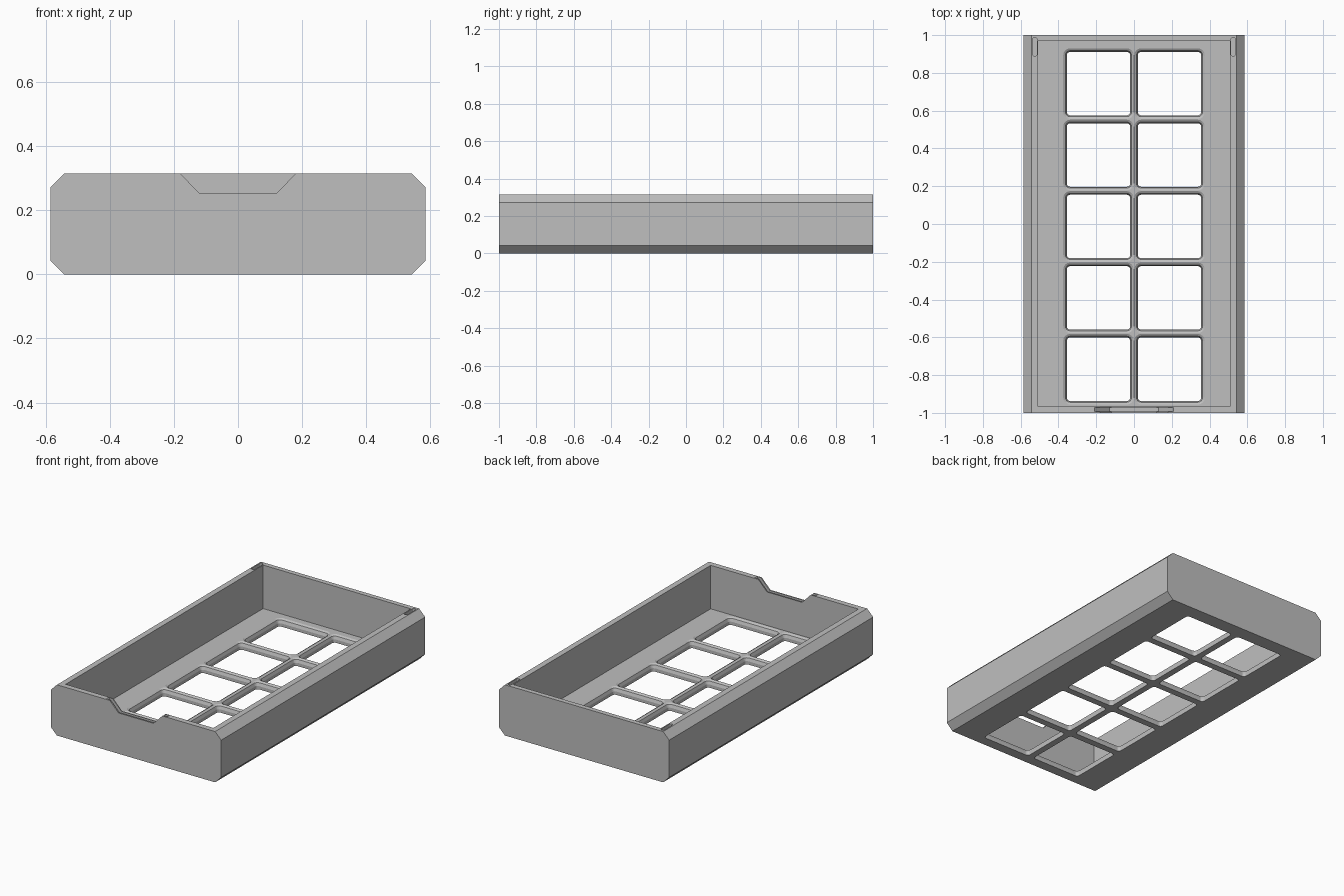
import bpy, bmesh, math
from mathutils import Vector

cube = bpy.data.objects.get("Cube")
if cube:
    bpy.data.objects.remove(cube, do_unlink=True)

grey = bpy.data.materials.new("plain_grey")
grey.use_nodes = True
COLOUR = (0.52, 0.52, 0.52, 1)
grey.diffuse_color = COLOUR
grey.node_tree.nodes["Principled BSDF"].inputs["Base Color"].default_value = COLOUR


def loft(name, rings):
    """Closed solid through rings of matching points."""
    bm = bmesh.new()
    loops = [[bm.verts.new(p) for p in ring] for ring in rings]
    for a, b in zip(loops, loops[1:]):
        for i in range(len(a)):
            j = (i + 1) % len(a)
            bm.faces.new((a[i], a[j], b[j], b[i]))
    bm.faces.new(loops[0])
    bm.faces.new(loops[-1])
    bmesh.ops.recalc_face_normals(bm, faces=bm.faces)
    mesh = bpy.data.meshes.new(name)
    bm.to_mesh(mesh)
    bm.free()
    mesh.materials.append(grey)
    obj = bpy.data.objects.new(name, mesh)
    bpy.context.collection.objects.link(obj)
    return obj


def along_y(name, profile, y0, y1):
    return loft(name, [[(x, y, z) for x, z in profile] for y in (y0, y1)])


def rounded_ring(cx, cy, hx, hy, r, z, steps=4):
    points = []
    for quarter, (sx, sy) in enumerate(((1, 1), (-1, 1), (-1, -1), (1, -1))):
        for i in range(steps + 1):
            a = math.radians(90 * (quarter + i / steps))
            points.append((cx + sx * (hx - r) + r * math.cos(a),
                           cy + sy * (hy - r) + r * math.sin(a), z))
    return points


def cut(target, cutter):
    mod = target.modifiers.new("cut", 'BOOLEAN')
    mod.operation, mod.solver, mod.object = 'DIFFERENCE', 'EXACT', cutter
    bpy.context.view_layer.objects.active = target
    bpy.ops.object.modifier_apply(modifier=mod.name)
    bpy.data.objects.remove(cutter, do_unlink=True)


# Tray body with chamfered long edges
W, H, C, FLOOR = 0.585, 0.315, 0.042, 0.045
half = [(W - C, 0), (W, C), (W, H - C), (W - C, H)]
tray = along_y("tray", half + [(-x, z) for x, z in reversed(half)], -1, 1)

# Main cavity
cavity = [(-0.507, FLOOR), (0.507, FLOOR), (0.507, 0.5), (-0.507, 0.5)]
cut(tray, along_y("cavity_cutter", cavity, -0.966, 0.97))

# Two columns of five windows with softened upper rims
for side in (-1, 1):
    for row in range(5):
        cx, cy = side * 0.188, 0.743 - 0.378 * row
        rims = ((-0.05, 0.168), (0.02, 0.168), (0.038, 0.175), (FLOOR, 0.187), (0.07, 0.187))
        cut(tray, loft("window_cutter",
                       [rounded_ring(cx, cy, h, h, h - 0.15, z) for z, h in rims]))

# Finger notch in the front wall, with a narrow groove along its edge
notch = [(-0.18, H), (-0.12, 0.253), (0.12, 0.253), (0.18, H), (0.18, 0.4), (-0.18, 0.4)]
groove = [(-0.21, H), (-0.13, 0.235), (0.13, 0.235), (0.21, H), (0.21, 0.4), (-0.21, 0.4)]
cut(tray, along_y("notch_cutter", notch, -1.1, -0.9))
cut(tray, along_y("groove_cutter", groove, -0.992, -0.972))

# Small catch slots on the rim at the back corners
for side in (-1, 1):
    cut(tray, loft("slot_cutter", [rounded_ring(side * 0.525, 0.938, 0.011, 0.048, 0.008, z)
                                   for z in (H - 0.025, H + 0.05)]))
